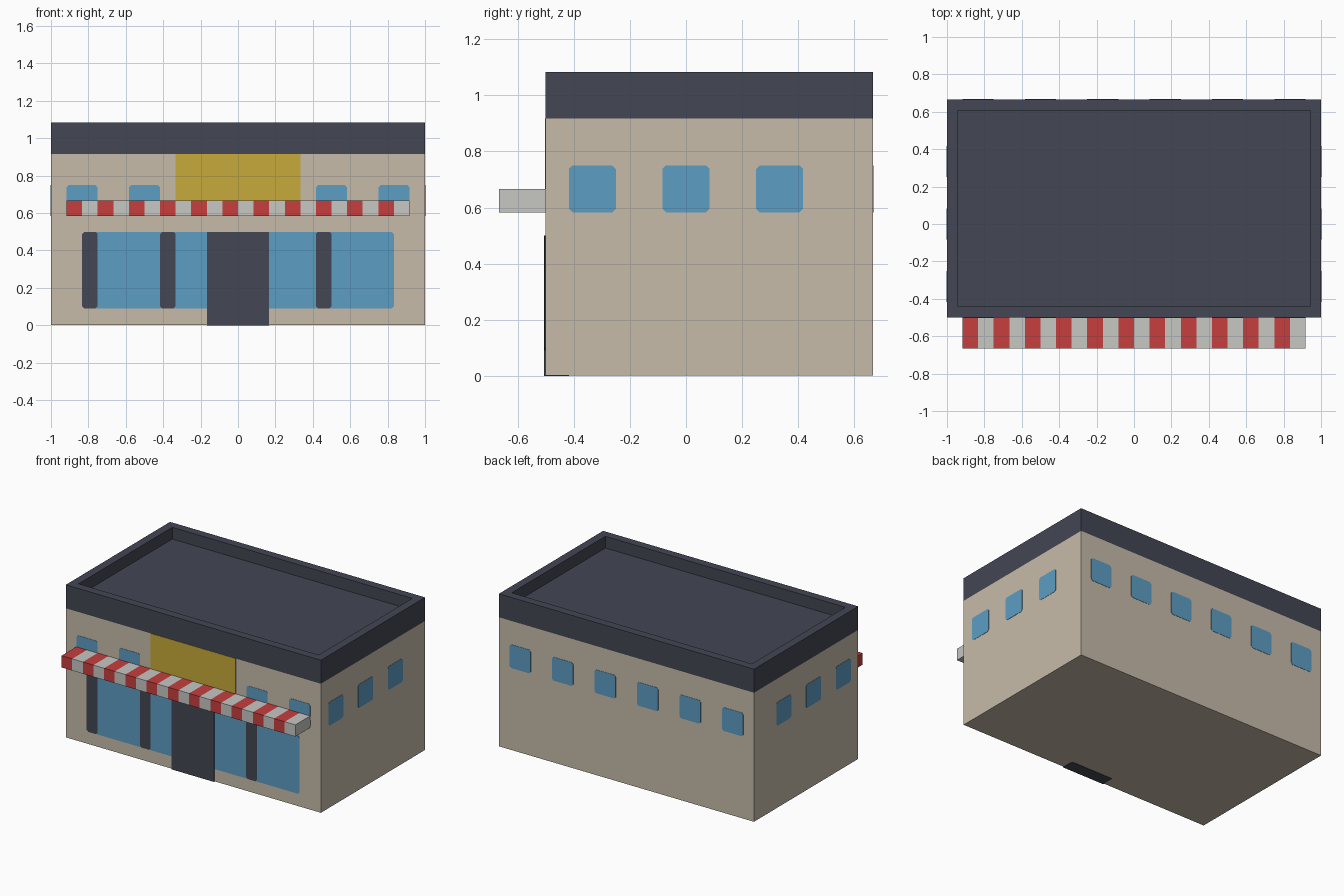
import bpy, bmesh, math
from mathutils import Matrix, Vector

cube = bpy.data.objects.get("Cube")
if cube:
    bpy.data.objects.remove(cube, do_unlink=True)

U = 1 / 12          # building module
EPS = 0.002         # plate projection


def material(name, rgb):
    lin = [((c / 255 + 0.055) / 1.055) ** 2.4 for c in rgb]
    m = bpy.data.materials.new(name)
    m.use_nodes = True
    m.diffuse_color = (*lin, 1)
    m.node_tree.nodes["Principled BSDF"].inputs["Base Color"].default_value = (*lin, 1)
    return m


BEIGE = material("beige wall", (198, 187, 169))
DARK = material("dark slate", (67, 71, 84))
BLUE = material("window blue", (92, 157, 196))
YELLOW = material("sign yellow", (198, 170, 58))
RED = material("awning red", (198, 62, 62))
WHITE = material("awning white", (199, 199, 196))


def finish(name, bm, *mats):
    bmesh.ops.recalc_face_normals(bm, faces=bm.faces)
    me = bpy.data.meshes.new(name)
    bm.to_mesh(me)
    bm.free()
    for m in mats:
        me.materials.append(m)
    ob = bpy.data.objects.new(name, me)
    bpy.context.collection.objects.link(ob)
    return ob


def box_bm(lo, hi):
    lo, hi = Vector(lo), Vector(hi)
    bm = bmesh.new()
    size = hi - lo
    bmesh.ops.create_cube(bm, size=1, matrix=Matrix.Translation((lo + hi) / 2) @ Matrix.Diagonal((*size, 1)))
    return bm


def box(name, lo, hi, mat):
    return finish(name, box_bm(lo, hi), mat)


def plate(name, u, z, w, h, mat, angle=0, wall=7 * U, out=EPS):
    """Thin plate with clipped corners on the wall turned by angle."""
    c = 0.012
    a, b = w / 2, h / 2
    pts = [(-a + c, -b), (a - c, -b), (a, -b + c), (a, b - c),
           (a - c, b), (-a + c, b), (-a, b - c), (-a, -b + c)]
    bm = bmesh.new()
    face = bm.faces.new([bm.verts.new((u + x, -wall - out, z + y)) for x, y in pts])
    new = bmesh.ops.extrude_face_region(bm, geom=[face])["geom"]
    bmesh.ops.translate(bm, vec=(0, 0.006, 0), verts=[v for v in new if isinstance(v, bmesh.types.BMVert)])
    bm.transform(Matrix.Translation((0, U, 0)) @ Matrix.Rotation(angle, 4, "Z"))
    return finish(name, bm, mat)


# Walls
box("walls", (-1, -6 * U, EPS), (1, 8 * U, 11 * U), BEIGE)

# Roof with raised rim
bm = box_bm((-1, -6 * U, 11 * U), (1, 8 * U, 13 * U))
bm.faces.ensure_lookup_table()
top = max(bm.faces, key=lambda f: f.calc_center_median().z)
bmesh.ops.inset_region(bm, faces=[top], thickness=U)
inner = bmesh.ops.extrude_face_region(bm, geom=[top])["geom"]
bmesh.ops.delete(bm, geom=[top], context="FACES_ONLY")
bmesh.ops.translate(bm, vec=(0, 0, -U), verts=[v for v in inner if isinstance(v, bmesh.types.BMVert)])
finish("roof", bm, DARK)

# Striped awning
bm = box_bm((-11 * U, -8 * U, 7 * U), (11 * U, -6 * U, 8 * U))
for i in range(-10, 11):
    bmesh.ops.bisect_plane(bm, geom=bm.verts[:] + bm.edges[:] + bm.faces[:],
                           plane_co=(i * U, 0, 0), plane_no=(1, 0, 0))
for f in bm.faces:
    cell = math.floor(f.calc_center_median().x / U + 11)
    f.material_index = min(max(cell, 0), 21) % 2
finish("awning", bm, RED, WHITE)

# Sign board above the awning
box("sign_board", (-4 * U, -6 * U - EPS, 8 * U), (4 * U, -5.9 * U, 11 * U), YELLOW)

# Shop front: glazing, mullions and door
plate("shop_window", 0, 0.295, 20 * U, 0.41, BLUE)
for i, x in enumerate((-9.5, -4.5, 5.5)):
    plate(f"mullion_{i + 1}", x * U, 0.295, U, 0.41, DARK, out=2 * EPS)
box("door", (-2 * U, -6 * U - 3 * EPS, 0), (2 * U, -5 * U, 6 * U), DARK)

# Upper windows
for i, x in enumerate((-10, -6, 6, 10)):
    plate(f"front_window_{i + 1}", x * U, 8 * U, 2 * U, 2 * U, BLUE)
for i in range(6):
    plate(f"back_window_{i + 1}", (4 * i - 10) * U, 8 * U, 2 * U, 2 * U, BLUE, math.pi)
for side, s in (("left", 1), ("right", -1)):
    for i, y in enumerate((-4, 0, 4)):
        plate(f"{side}_window_{i + 1}", s * (y - 1) * U, 8 * U, 2 * U, 2 * U, BLUE,
              s * math.pi / 2, 1)
